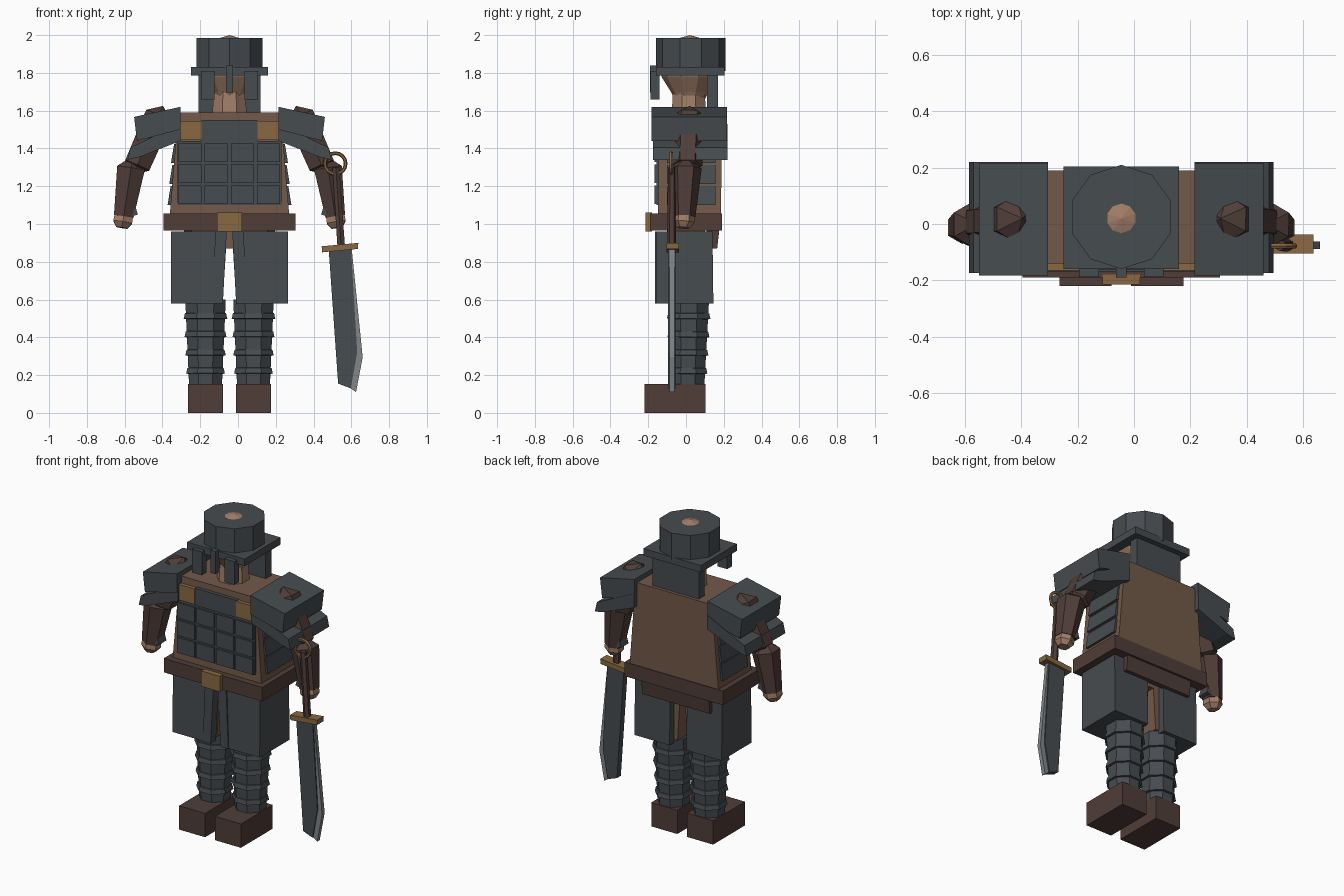
import bpy, bmesh, math
from mathutils import Vector

cube = bpy.data.objects.get("Cube")
if cube:
    bpy.data.objects.remove(cube, do_unlink=True)

CX = -0.045  # body's plane of symmetry


def material(name, r, g, b):
    m = bpy.data.materials.new(name)
    m.use_nodes = True
    m.diffuse_color = (r, g, b, 1)
    m.node_tree.nodes["Principled BSDF"].inputs["Base Color"].default_value = (r, g, b, 1)
    return m


SLATE = material("slate armour", 0.062, 0.072, 0.080)
CLOTH = material("brown cloth", 0.17, 0.10, 0.066)
LEATHER = material("dark leather", 0.080, 0.047, 0.039)
GOLD = material("dull gold", 0.25, 0.14, 0.055)
SKIN = material("skin", 0.36, 0.21, 0.14)
STEEL = material("bright steel", 0.22, 0.24, 0.25)


def finish(name, bm, mat, s=1):
    """Mirror across the body plane if s is -1, then make the object."""
    for v in bm.verts:
        v.co.x *= s
    bmesh.ops.recalc_face_normals(bm, faces=bm.faces)
    me = bpy.data.meshes.new(name)
    bm.to_mesh(me)
    bm.free()
    me.materials.append(mat)
    ob = bpy.data.objects.new(name, me)
    ob.location.x = CX
    bpy.context.collection.objects.link(ob)
    return ob


def loft(name, rings, mat, s=1):
    """Skin a list of equal-length rings of points and cap both ends."""
    bm = bmesh.new()
    vs = [[bm.verts.new(p) for p in ring] for ring in rings]
    n = len(vs[0])
    for a, b in zip(vs, vs[1:]):
        for i in range(n):
            j = (i + 1) % n
            bm.faces.new((a[i], a[j], b[j], b[i]))
    bm.faces.new(vs[0])
    bm.faces.new(vs[-1])
    bmesh.ops.remove_doubles(bm, verts=bm.verts, dist=0.0005)
    return finish(name, bm, mat, s)


def box(name, x, y, z, mat, s=1, top_x=None, top_y=None):
    def ring(a, b, h):
        return [(a[0], b[0], h), (a[1], b[0], h), (a[1], b[1], h), (a[0], b[1], h)]
    return loft(name, [ring(x, y, z[0]), ring(top_x or x, top_y or y, z[1])], mat, s)


def prism(name, outline, y, mat, s=1):
    """Extrude an x-z outline along y."""
    return loft(name, [[(px, d, pz) for px, pz in outline] for d in y], mat, s)


def lathe(name, p0, p1, profile, sides, mat, s=1, turn=0.0):
    """Polygonal solid around the axis p0-p1; profile holds (fraction, radius)."""
    p0, p1 = Vector(p0), Vector(p1)
    axis = (p1 - p0).normalized()
    u = Vector((0, 1, 0))
    u = (u - axis * u.dot(axis)).normalized()
    w = axis.cross(u)
    rings = []
    for t, r in profile:
        c = p0.lerp(p1, t)
        r = max(r, 0.0001)
        rings.append([c + r * (math.cos(a) * u + math.sin(a) * w)
                      for a in (turn + math.tau * i / sides for i in range(sides))])
    return loft(name, rings, mat, s)


# Head and helmet
lathe("head", (0, 0.02, 1.6), (0, 0.02, 2.0),
      [(0.1, 0.07), (0.25, 0.10), (0.45, 0.15), (0.75, 0.155), (0.95, 0.07), (1, 0)], 10, SKIN)
lathe("neck", (0, 0.015, 1.55), (0, 0.015, 1.72), [(0, 0.10), (1, 0.09)], 8, SKIN, turn=math.pi / 8)
lathe("helmet_crown", (0, 0.025, 1.81), (0, 0.025, 1.985), [(0, 0.185), (1, 0.185)], 10, SLATE)
box("helmet_brim", (-0.205, 0.205), (-0.16, 0.205), (1.785, 1.83), SLATE)
box("nose_guard", (-0.019, 0.019), (-0.19, -0.15), (1.695, 1.84), SLATE)
box("neck_guard", (-0.165, 0.165), (0.11, 0.17), (1.59, 1.80), SLATE)

# Torso, belt and front armour
box("torso", (-0.32, 0.32), (-0.15, 0.185), (1.0, 1.59), CLOTH,
    top_x=(-0.272, 0.272), top_y=(-0.14, 0.19))
box("belt", (-0.35, 0.35), (-0.19, 0.19), (0.965, 1.055), LEATHER)
box("buckle", (-0.066, 0.066), (-0.215, -0.18), (0.96, 1.06), GOLD)
box("back_flap", (-0.24, 0.24), (0.13, 0.165), (0.87, 1.0), LEATHER, top_y=(0.10, 0.18))
box("collar_plate", (-0.148, 0.148), (-0.163, -0.13), (1.44, 1.55), SLATE)
box("chest_backing", (-0.275, 0.275), (-0.156, -0.12), (1.10, 1.44), SLATE)
for row in range(3):
    z0 = 1.105 + row * 0.112
    for col in range(4):
        x0 = -0.27 + col * 0.1385
        box("chest_plate", (x0, x0 + 0.122), (-0.168, -0.14), (z0, z0 + 0.098), SLATE)


def torso_half(z):
    return 0.272 + 0.048 * (1.59 - z) / 0.59


for s, side in ((1, "left"), (-1, "right")):
    # Helmet cheeks and chest clasps
    box(side + "_cheek_guard", (0.08, 0.15), (-0.188, -0.14), (1.66, 1.81), SLATE, s)
    box(side + "_clasp", (0.148, 0.262), (-0.165, -0.13), (1.445, 1.545), GOLD, s)

    # Overlapping slats on the flank
    for row in range(3):
        z0 = 1.10 + row * 0.112
        z1 = z0 + 0.10
        a, b = torso_half(z0), torso_half(z1)
        prism(side + "_flank_slat", [(a - 0.02, z0), (a + 0.016, z0), (b + 0.008, z1), (b - 0.02, z1)],
              (-0.10, 0.155), SLATE, s)

    # Shoulder armour
    prism(side + "_pauldron_upper", [(0.26, 1.62), (0.505, 1.567), (0.49, 1.44), (0.26, 1.50)],
          (-0.182, 0.217), SLATE, s)
    prism(side + "_pauldron_lower", [(0.26, 1.53), (0.525, 1.405), (0.54, 1.34), (0.475, 1.355), (0.26, 1.44)],
          (-0.174, 0.22), SLATE, s)

    # Arm
    lathe(side + "_upper_arm", (0.352, 0.02, 1.625), (0.51, 0.005, 1.26),
          [(0, 0), (0.14, 0.085), (0.86, 0.08), (1, 0)], 6, LEATHER, s)
    lathe(side + "_forearm", (0.512, 0, 1.36), (0.56, -0.01, 1.04),
          [(0, 0), (0.2, 0.085), (1, 0.06)], 6, LEATHER, s)
    lathe(side + "_hand", (0.558, -0.01, 1.055), (0.57, -0.015, 0.98),
          [(0, 0.056), (0.6, 0.058), (1, 0.035)], 6, SKIN, s)
    prism(side + "_wrist_guard", [(0.485, 1.05), (0.52, 1.04), (0.525, 1.10), (0.50, 1.10)],
          (-0.045, 0.03), SLATE, s)

    # Leg
    box(side + "_thigh", (0.035, 0.20), (-0.10, 0.10), (0.60, 0.97), CLOTH, s, top_x=(0.012, 0.20))
    box(side + "_thigh_armour", (0.06, 0.31), (-0.158, 0.145), (0.58, 0.96), SLATE, s,
        top_y=(-0.155, 0.14))
    prism(side + "_tasset", [(0.015, 0.96), (0.075, 0.96), (0.09, 0.58), (0.035, 0.58)],
          (-0.164, -0.11), SLATE, s)
    low, high = Vector((0.127, 0.01, 0.14)), Vector((0.127, 0.015, 0.60))
    lathe(side + "_greave", low, high, [(0, 0.094), (1, 0.116)], 8, SLATE, s, math.pi / 8)
    for t in (0.18, 0.39, 0.60, 0.81):
        r = 0.094 + 0.022 * t
        lathe(side + "_greave_band", low, high,
              [(t - 0.035, r), (t - 0.03, r + 0.013), (t + 0.03, r + 0.006), (t + 0.035, r)],
              8, SLATE, s, math.pi / 8)
    box(side + "_boot", (0.035, 0.22), (-0.22, 0.103), (0, 0.153), LEATHER, s)

# Hips between the thighs
box("hips", (-0.08, 0.08), (-0.10, 0.10), (0.87, 0.98), CLOTH)

# Sword held in the left hand
lathe("sword_grip", (0.563, -0.075, 1.30), (0.592, -0.075, 0.87), [(0, 0.021), (1, 0.023)], 6, LEATHER)
prism("sword_guard", [(0.49, 0.85), (0.68, 0.868), (0.682, 0.90), (0.488, 0.882)], (-0.104, -0.038), GOLD)
prism("sword_blade", [(0.525, 0.87), (0.643, 0.87), (0.676, 0.32), (0.642, 0.13), (0.575, 0.155)],
      (-0.095, -0.055), SLATE)
prism("sword_edge", [(0.64, 0.87), (0.647, 0.87), (0.705, 0.295), (0.67, 0.11), (0.64, 0.13), (0.672, 0.32)],
      (-0.088, -0.062), STEEL)

# Ring pommel
bpy.ops.mesh.primitive_torus_add(major_segments=16, minor_segments=6, major_radius=0.055, minor_radius=0.01,
                                 location=(0.515, -0.078, 1.32), rotation=(math.pi / 2, 0, 0))
ring = bpy.context.object
ring.name = "pommel_ring"
ring.data.materials.append(GOLD)
